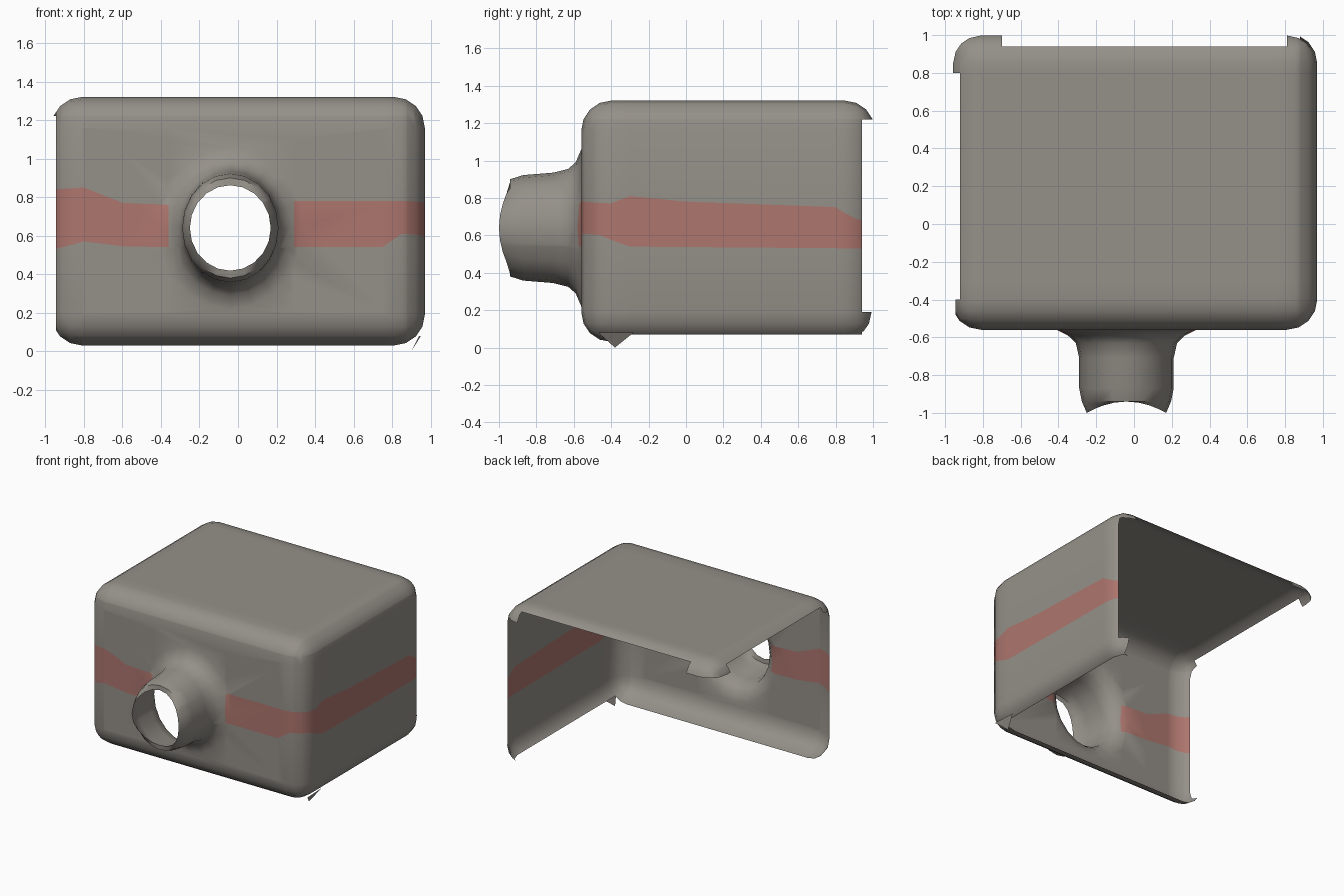
import bpy, bmesh, math
from mathutils import Matrix, Vector

cube = bpy.data.objects.get("Cube")
if cube:
    bpy.data.objects.remove(cube, do_unlink=True)


def material(name, rgb):
    m = bpy.data.materials.new(name)
    m.use_nodes = True
    m.diffuse_color = (*rgb, 1)
    bsdf = m.node_tree.nodes["Principled BSDF"]
    bsdf.inputs["Base Color"].default_value = (*rgb, 1)
    bsdf.inputs["Roughness"].default_value = 0.8
    return m


def interp(knots, s):
    if s <= knots[0][0]:
        return knots[0][1]
    for (a, p), (b, q) in zip(knots, knots[1:]):
        if s <= b:
            return p + (q - p) * (s - a) / (b - a)
    return knots[-1][1]


LOW, HIGH = 0.54, 0.78     # stripe edges before they are made wavy
FRONT = -0.56
BACK = 1.01
RADIUS = 0.16

# rounded box body
bm = bmesh.new()
size = Matrix.Diagonal((1.94, BACK - FRONT, 1.29, 1))
place = Matrix.Translation((0, (BACK + FRONT) / 2, 0.675))
bmesh.ops.create_cube(bm, size=1, matrix=place @ size)
bmesh.ops.bevel(bm, geom=bm.edges[:], offset=RADIUS, segments=4, profile=0.5,
                affect='EDGES')

# front panel is reopened so the spout can grow out of it
panel = min(bm.faces, key=lambda f: f.calc_center_median().y)
border = list(panel.edges)
bmesh.ops.delete(bm, geom=[panel], context='FACES_ONLY')

# flared oval spout: half width, half height, y
SIDES = 20
profile = [(0.37, 0.42, FRONT), (0.31, 0.35, -0.59), (0.268, 0.315, -0.63),
           (0.25, 0.295, -0.71), (0.25, 0.282, -0.87), (0.236, 0.26, -0.94),
           (0.21, 0.222, -0.97)]
rings = []
for i, (rx, rz, y) in enumerate(profile):
    ring = []
    for k in range(SIDES):
        a = math.tau * k / SIDES
        rim = 0.03 * math.cos(2 * a) if i == len(profile) - 1 else 0
        ring.append(bm.verts.new((-0.04 + rx * math.cos(a), y - rim,
                                  0.64 + rz * math.sin(a))))
    rings.append(ring)
for r, q in zip(rings, rings[1:]):
    for k in range(SIDES):
        n = (k + 1) % SIDES
        bm.faces.new((r[k], r[n], q[n], q[k]))
base = [bm.edges.get((rings[0][k], rings[0][k - 1])) for k in range(SIDES)]
bmesh.ops.triangle_fill(bm, edges=border + base, use_beauty=True)
bmesh.ops.recalc_face_normals(bm, faces=bm.faces[:])
if max(bm.faces, key=lambda f: f.calc_center_median().z).normal.z < 0:
    bmesh.ops.reverse_faces(bm, faces=bm.faces[:])

# cut lines for the open edges, the corner tabs and the stripe
cuts = {0: (-0.945, -0.92, -0.8, -0.7, -0.6, -0.36, 0.29, 0.75, 0.85, 0.88),
        1: (-0.3, 0.0, 0.8, 0.94),
        2: (0.07, LOW, HIGH, 1.22)}
for axis, places in cuts.items():
    normal = Vector((0, 0, 0))
    normal[axis] = 1
    for p in places:
        bmesh.ops.bisect_plane(bm, geom=bm.verts[:] + bm.edges[:] + bm.faces[:],
                               dist=1e-5, plane_co=normal * p, plane_no=normal)


def missing(c):
    """Open left side, back and bottom, with small corner tabs left over."""
    x, y, z = c
    top_tab = y > 0.8 and z > 1.22 and (x < -0.7 or x > 0.81)
    low_tab = y > 0.8 and x > 0.88 and 0.07 < z < 0.19
    if top_tab or low_tab:
        return False
    if y < -0.4:
        return x < -0.945
    return (y > 0.94 or x < -0.92 or z < 0.07
            or (z < 0.19 and x < 0.81)
            or (y > 0.85 and z < 1.16 and x < 0.81))


gone = [f for f in bm.faces if missing(f.calc_center_median())]
bmesh.ops.delete(bm, geom=gone, context='FACES')

# red stripe around the front and the closed side
for f in bm.faces:
    x, y, z = f.calc_center_median()
    f.smooth = True
    if LOW < z < HIGH and y > -0.6 and (x < -0.36 or x > 0.29):
        f.material_index = 1

# wavy stripe edges, followed along the front and then the side
upper = [(-0.95, 0.84), (-0.8, 0.85), (-0.6, 0.77), (-0.36, 0.76),
         (-0.3, HIGH), (0.9, HIGH), (1.15, 0.77), (1.23, 0.81), (1.53, HIGH),
         (2.3, 0.77), (2.44, 0.68)]
lower = [(-0.95, 0.53), (-0.8, 0.57), (-0.6, 0.545), (-0.36, LOW),
         (0.75, LOW), (0.85, 0.61), (1.08, 0.6), (1.2, LOW), (2.44, 0.53)]
for v in bm.verts:
    x, y, z = v.co
    if y > -0.575:
        s = x + (y - FRONT if x > 0 else 0)
        v.co.z = interp([(0.35, 0.35), (LOW, interp(lower, s)),
                         (HIGH, interp(upper, s)), (0.98, 0.98)], z) \
            if 0.35 < z < 0.98 else z

# small torn tab under the front corner
bm.faces.new([bm.verts.new(p) for p in
              ((0.95, -0.47, 0.08), (0.9, -0.38, 0.0), (0.94, -0.28, 0.08))])

mesh = bpy.data.meshes.new("housing_shell")
bm.to_mesh(mesh)
bm.free()
mesh.materials.append(material("warm grey", (0.30, 0.28, 0.25)))
mesh.materials.append(material("dull red", (0.42, 0.18, 0.155)))
shell = bpy.data.objects.new("housing_shell", mesh)
bpy.context.collection.objects.link(shell)
bpy.ops.object.select_all(action='DESELECT')
shell.select_set(True)
bpy.context.view_layer.objects.active = shell
bpy.ops.object.shade_smooth_by_angle(angle=math.radians(45))
